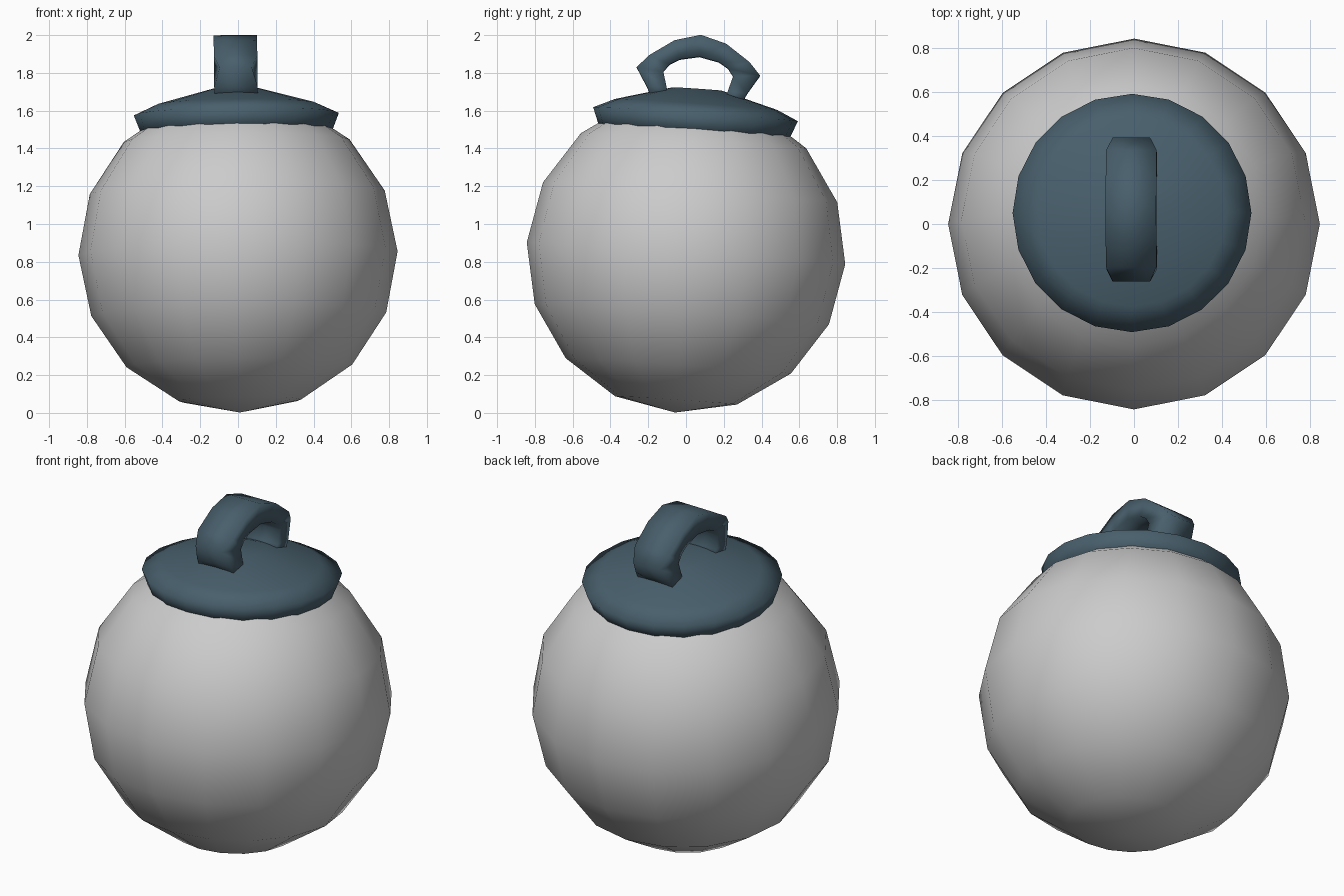
import bpy, bmesh
from math import sin, cos, pi, radians

if "Cube" in bpy.data.objects:
    bpy.data.objects.remove(bpy.data.objects["Cube"])

R = 0.845
TILT = (radians(-3.9), radians(-0.7), 0)

blue = bpy.data.materials.new("slate_blue")
blue.diffuse_color = (0.065, 0.115, 0.15, 1)
blue.use_nodes = True
blue.node_tree.nodes["Principled BSDF"].inputs["Base Color"].default_value = blue.diffuse_color


def finish(name, bm, mat=None):
    """Turn a bmesh into a smooth object sharing the ball's tilted frame."""
    bmesh.ops.recalc_face_normals(bm, faces=bm.faces)
    for f in bm.faces:
        f.smooth = True
    me = bpy.data.meshes.new(name)
    bm.to_mesh(me)
    bm.free()
    ob = bpy.data.objects.new(name, me)
    ob.location = (0, 0, R)
    ob.rotation_euler = TILT
    if mat:
        me.materials.append(mat)
    bpy.context.collection.objects.link(ob)


def bridge(bm, a, b):
    """Quads between two closed loops of equal length."""
    n = len(a)
    for i in range(n):
        j = (i + 1) % n
        bm.faces.new((a[i], a[j], b[j], b[i]))


# Round body: low-poly sphere
bm = bmesh.new()
bmesh.ops.create_uvsphere(bm, u_segments=16, v_segments=8, radius=R)
finish("ball_body", bm)

# Lid: 20-sided turned profile (radius, height)
bm = bmesh.new()
N = 20
profile = [(0.497, 0.62), (0.543, 0.738), (0.43, 0.79), (0.13, 0.872)]
rings = [[bm.verts.new((r * cos(2 * pi * i / N), r * sin(2 * pi * i / N), h))
          for i in range(N)] for r, h in profile]
for a, b in zip(rings, rings[1:]):
    bridge(bm, a, b)
bm.faces.new(rings[0])
bm.faces.new(rings[-1])
finish("lid", bm, blue)

# Handle: half arch as (outer y, outer z, half width, inner y, inner z), then mirrored
W = 0.115
half = [(0.235, 0.80, W, 0.145, 0.80),
        (0.266, 0.864, W, 0.163, 0.872),
        (0.328, 0.964, 0.085, 0.185, 0.95),
        (0.266, 1.032, W, 0.155, 0.99),
        (0.137, 1.12, W, 0.105, 1.02)]
arch = half + [(0, 1.158, W, 0, 1.042)]
arch += [(-oy, oz, w, -iy, iz) for oy, oz, w, iy, iz in reversed(half)]
bm = bmesh.new()
loops = [[bm.verts.new(p) for p in ((-w, oy, oz), (w, oy, oz), (W, iy, iz), (-W, iy, iz))]
         for oy, oz, w, iy, iz in arch]
for a, b in zip(loops, loops[1:]):
    bridge(bm, a, b)
bm.faces.new(loops[0])
bm.faces.new(loops[-1])
finish("handle", bm, blue)
